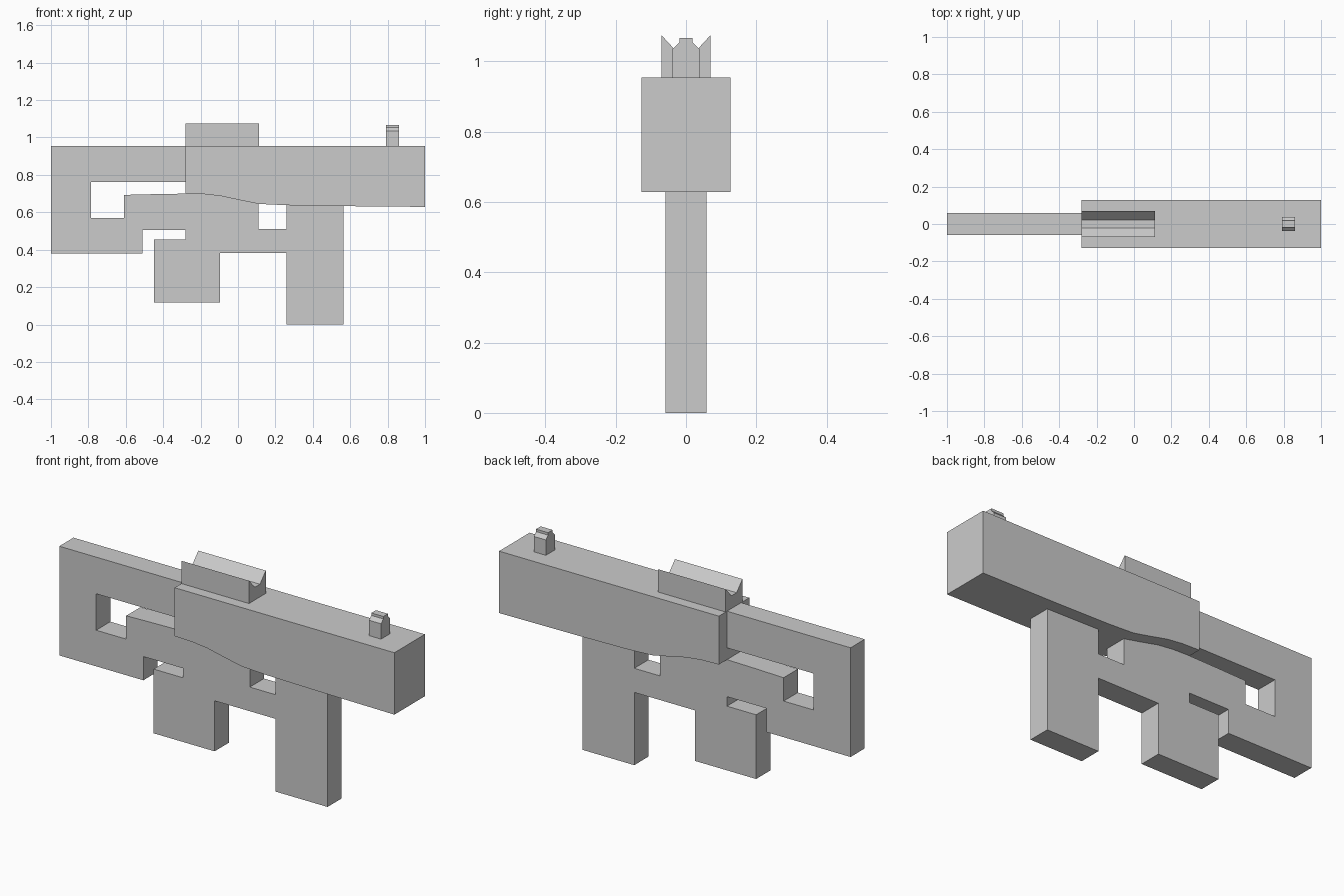
import bpy, bmesh
from mathutils import Vector

if "Cube" in bpy.data.objects:
    bpy.data.objects.remove(bpy.data.objects["Cube"])


def prism(name, points, to_3d, depth):
    """Extrude a closed 2D outline along the depth vector into a flat-shaded solid."""
    bm = bmesh.new()
    face = bm.faces.new([bm.verts.new(to_3d(a, b)) for a, b in points])
    res = bmesh.ops.extrude_face_region(bm, geom=[face], use_keep_orig=True)
    verts = [g for g in res["geom"] if isinstance(g, bmesh.types.BMVert)]
    bmesh.ops.translate(bm, verts=verts, vec=Vector(depth))
    bmesh.ops.recalc_face_normals(bm, faces=bm.faces[:])
    mesh = bpy.data.meshes.new(name)
    bm.to_mesh(mesh)
    bm.free()
    obj = bpy.data.objects.new(name, mesh)
    bpy.context.collection.objects.link(obj)
    return obj


def side_slab(name, points, half):
    """Side outline (x, z), centred on y = 0."""
    return prism(name, points, lambda x, z: (x, -half, z), (0, 2 * half, 0))


def rail(name, right_half, x0, x1):
    """Cross-section (y, z), mirrored about y = 0 and run along x."""
    section = right_half + [(-y, z) for y, z in reversed(right_half)]
    return prism(name, section, lambda y, z: (x0, y, z), (x1 - x0, 0, 0))


# Curved underside of the receiver, shared with the frame's top edge
curve = [(0.11, 0.645), (0.01, 0.665), (-0.09, 0.687), (-0.18, 0.697), (-0.28, 0.70)]

# Thin frame: stock, grip, trigger opening and magazine in one outline
side_slab("stock_and_grip_frame", [
    (-1.0, 0.955), (-1.0, 0.38), (-0.51, 0.38), (-0.51, 0.505),
    (-0.28, 0.505), (-0.28, 0.455), (-0.45, 0.455), (-0.45, 0.117),
    (-0.095, 0.117), (-0.095, 0.383), (0.26, 0.383), (0.26, 0.0),
    (0.563, 0.0), (0.563, 0.633), (0.26, 0.638), (0.26, 0.51), (0.11, 0.51),
    *curve,
    (-0.45, 0.697), (-0.61, 0.693), (-0.61, 0.57), (-0.785, 0.57),
    (-0.785, 0.762), (-0.28, 0.762), (-0.28, 0.955)], 0.059)

# Wide receiver block
side_slab("receiver", [
    (-0.28, 0.955), *reversed(curve), (0.26, 0.638), (0.563, 0.633),
    (1.0, 0.629), (1.0, 0.955)], 0.127)

# Grooved rear sight and stepped front sight
rail("rear_sight", [(0.07, 0.955), (0.07, 1.075), (0.021, 1.022)], -0.28, 0.113)
rail("front_sight", [(0.038, 0.955), (0.038, 1.036), (0.019, 1.054), (0.019, 1.067)],
     0.79, 0.86)
